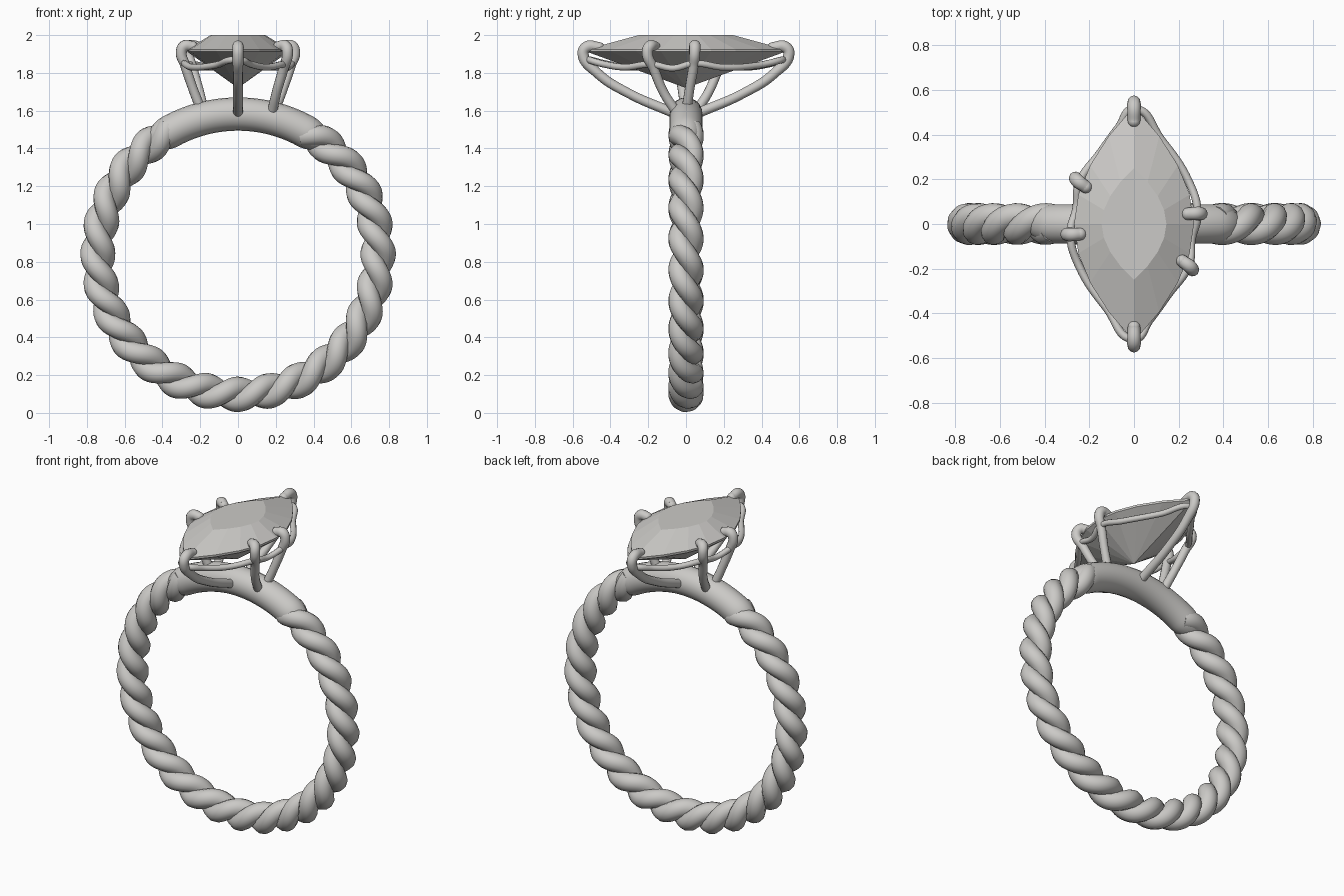
import bpy, bmesh
from math import sin, cos, pi, radians
from mathutils import Vector

cube = bpy.data.objects.get("Cube")
if cube:
    bpy.data.objects.remove(cube, do_unlink=True)

metal = bpy.data.materials.new("warm grey metal")
metal.use_nodes = True
metal.diffuse_color = (0.6, 0.59, 0.57, 1)
metal.node_tree.nodes["Principled BSDF"].inputs["Base Color"].default_value = (0.6, 0.59, 0.57, 1)

CENTRE_Z, RING_R = 0.84, 0.742


def on_ring(angle, radial=0.0, side=0.0):
    """Point on the ring; angle runs clockwise from the top, as seen from the front."""
    r = RING_R + radial
    return Vector((r * sin(angle), side, CENTRE_Z + r * cos(angle)))


def tube(name, points, depth, radii=None, kind="POLY", cyclic=False, sides=4):
    """Round wire through the points, turned into a mesh."""
    data = bpy.data.curves.new(name, "CURVE")
    data.dimensions = "3D"
    data.bevel_depth = depth
    data.bevel_resolution = sides
    data.use_fill_caps = True
    data.resolution_u = 8
    spline = data.splines.new(kind)
    if kind == "BEZIER":
        spline.bezier_points.add(len(points) - 1)
        for bp, p in zip(spline.bezier_points, points):
            bp.co = p
            bp.handle_left_type = bp.handle_right_type = "AUTO"
        targets = spline.bezier_points
    else:
        spline.points.add(len(points) - 1)
        for sp, p in zip(spline.points, points):
            sp.co = (*p, 1)
        targets = spline.points
    if radii:
        for t, r in zip(targets, radii):
            t.radius = r
    spline.use_cyclic_u = cyclic
    spline.use_smooth = True
    obj = bpy.data.objects.new(name, data)
    bpy.context.collection.objects.link(obj)
    bpy.ops.object.select_all(action="DESELECT")
    obj.select_set(True)
    bpy.context.view_layer.objects.active = obj
    bpy.ops.object.convert(target="MESH")
    obj = bpy.context.view_layer.objects.active
    obj.data.materials.clear()
    obj.data.materials.append(metal)
    bpy.ops.object.shade_smooth_by_angle(angle=radians(50))
    return obj


# Twisted rope shank: two strands wound around the ring
TURNS, STEPS, START = 14, 420, radians(29)
for k in range(2):
    path = []
    for i in range(STEPS + 1):
        a = START + (2 * pi - 2 * START) * i / STEPS
        phase = TURNS * (a - pi) + k * pi
        path.append(on_ring(a, 0.038 * cos(phase), 0.038 * sin(phase)))
    tube(f"rope_strand_{k + 1}", path, 0.056)

# Plain band at the top, narrowing into the rope
N = 48
band, widths = [], []
for i in range(N + 1):
    t = 2 * i / N - 1
    band.append(on_ring(t * radians(37)))
    widths.append(1 - 0.4 * max(0, (abs(t) - 0.78) / 0.22) ** 2)
tube("plain_band", band, 0.088, widths, sides=8)

# Claws: half of them listed, the rest turned half way round
claw_paths = {
    "end_claw": [(0, -0.07, 1.59), (0, -0.3, 1.69), (0, -0.47, 1.8), (0, -0.545, 1.9),
                 (0, -0.525, 1.937), (0, -0.46, 1.935)],
    "middle_claw": [(0.19, 0, 1.59), (0.24, 0.02, 1.72), (0.28, 0.04, 1.84), (0.3, 0.046, 1.91),
                    (0.283, 0.047, 1.942), (0.24, 0.045, 1.94)],
    "corner_claw": [(0.18, -0.05, 1.59), (0.205, -0.12, 1.7), (0.24, -0.17, 1.82),
                    (0.262, -0.205, 1.91), (0.25, -0.19, 1.942), (0.215, -0.165, 1.94)],
}
for name, pts in claw_paths.items():
    for side, s in (("a", 1), ("b", -1)):
        path = [Vector((s * x, s * y, z)) for x, y, z in pts]
        tube(f"{name}_{side}", path, 0.028, [0.95, 0.9, 0.95, 1.05, 1.1, 1.0], "BEZIER")
        # Rounded claw tip
        bpy.ops.mesh.primitive_uv_sphere_add(segments=12, ring_count=8, radius=0.028, location=path[-1])
        tip = bpy.context.object
        tip.name = f"{name}_tip_{side}"
        tip.data.materials.append(metal)
        bpy.ops.object.shade_smooth()

# Wavy gallery wire linking the claws
half = [(0, -0.515, 1.87), (0.07, -0.43, 1.845), (0.15, -0.32, 1.83), (0.247, -0.18, 1.845),
        (0.258, -0.07, 1.825), (0.285, 0.045, 1.85), (0.245, 0.19, 1.83), (0.12, 0.38, 1.84)]
wire = [Vector((s * x, s * y, z)) for s in (1, -1) for x, y, z in half]
tube("gallery_wire", wire, 0.018, kind="BEZIER", cyclic=True, sides=3)

# Faceted pointed-oval stone
SEG = 8


def oval(half_x, half_y, z, shift=0.0):
    """Two mirrored arcs meeting in points at the front and back."""
    out = []
    for s in (1, -1):
        for i in range(SEG):
            t = -1 + 2 * (i + shift) / SEG
            out.append((s * half_x * (1 - abs(t) ** 1.9), s * half_y * t, z))
    return out


bm = bmesh.new()
rings = [[bm.verts.new(p) for p in oval(*spec)] for spec in
         ((0.145, 0.25, 2.0), (0.268, 0.525, 1.925), (0.268, 0.525, 1.912))]
count = 2 * SEG
for upper, lower in zip(rings, rings[1:]):
    for i in range(count):
        j = (i + 1) % count
        bm.faces.new((upper[i], lower[i], lower[j], upper[j]))
bm.faces.new(rings[0])
culet = bm.verts.new((0, 0, 1.72))
for i in range(count):
    bm.faces.new((rings[-1][i], culet, rings[-1][(i + 1) % count]))
bmesh.ops.recalc_face_normals(bm, faces=bm.faces)
mesh = bpy.data.meshes.new("stone")
bm.to_mesh(mesh)
bm.free()
mesh.materials.append(metal)
bpy.context.collection.objects.link(bpy.data.objects.new("stone", mesh))
